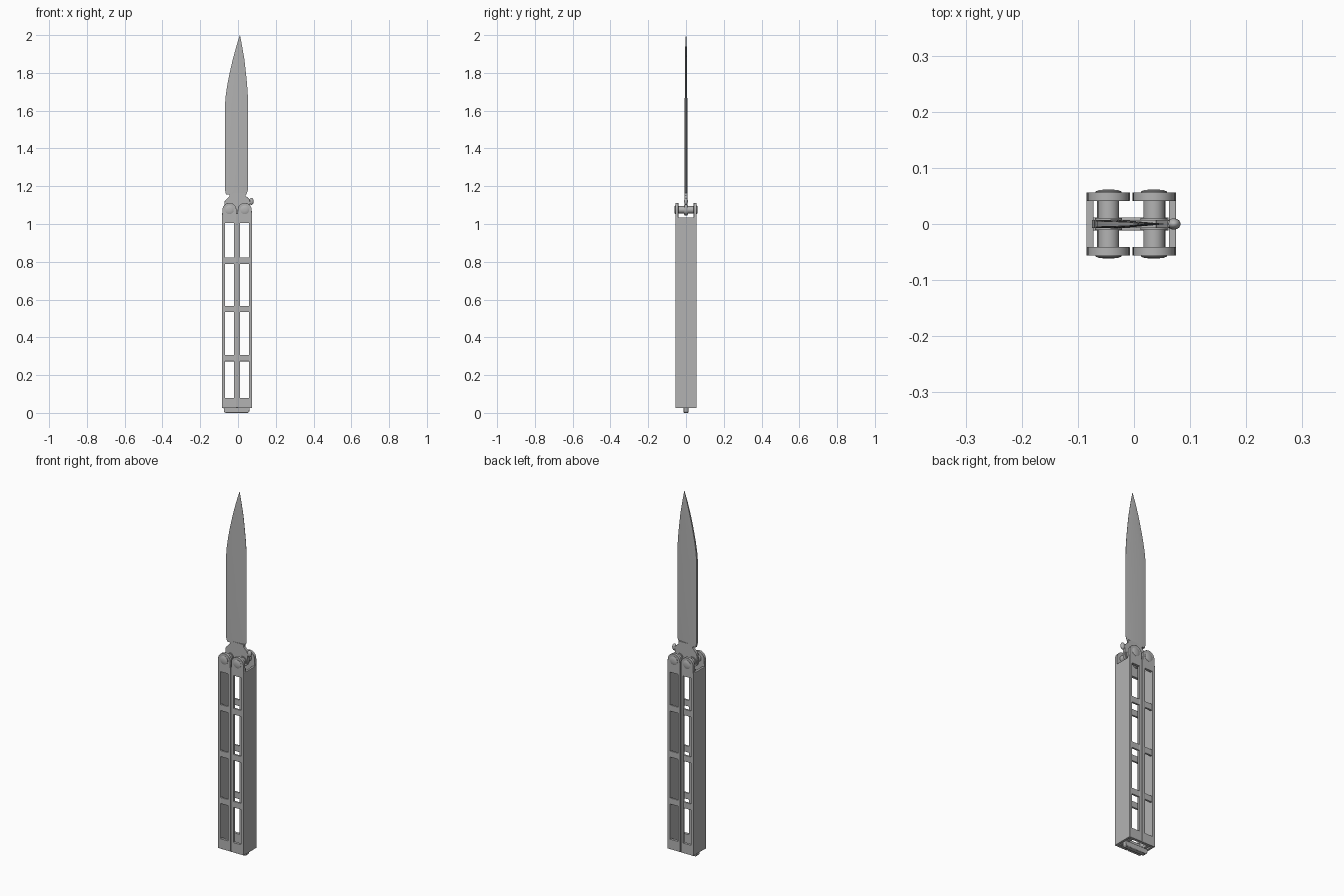
import bpy, bmesh, math
from mathutils import Matrix

cube = bpy.data.objects.get("Cube")
if cube:
    bpy.data.objects.remove(cube, do_unlink=True)

steel = bpy.data.materials.new("brushed_steel_grey")
steel.use_nodes = True
GREY = (0.45, 0.45, 0.45, 1)
steel.diffuse_color = GREY
steel.node_tree.nodes["Principled BSDF"].inputs["Base Color"].default_value = GREY


def finish(name, bm, bevel=0.0, smooth=True):
    """Turn a bmesh into an object, with optional rounded edges."""
    bmesh.ops.remove_doubles(bm, verts=bm.verts, dist=1e-5)
    bmesh.ops.recalc_face_normals(bm, faces=bm.faces)
    mesh = bpy.data.meshes.new(name)
    bm.to_mesh(mesh)
    bm.free()
    mesh.materials.append(steel)
    obj = bpy.data.objects.new(name, mesh)
    bpy.context.collection.objects.link(obj)
    if bevel:
        mod = obj.modifiers.new("rounded_edges", 'BEVEL')
        mod.width = bevel
        mod.segments = 2
        mod.limit_method = 'ANGLE'
        mod.angle_limit = math.radians(40)
    if smooth:
        bpy.ops.object.select_all(action='DESELECT')
        obj.select_set(True)
        bpy.context.view_layer.objects.active = obj
        bpy.ops.object.shade_smooth_by_angle(angle=math.radians(35))
    return obj


def box(name, x, y, z, bevel=0.0):
    """Box from (min, max) ranges."""
    bm = bmesh.new()
    size = [r[1] - r[0] for r in (x, y, z)]
    mid = [(r[0] + r[1]) / 2 for r in (x, y, z)]
    bmesh.ops.create_cube(bm, size=1, matrix=Matrix.Translation(mid) @ Matrix.Diagonal((*size, 1)))
    return finish(name, bm, bevel, smooth=False)


def plate(name, loops, y0, y1, bevel=0.0):
    """Flat plate in the xz plane; loops after the first are holes."""
    bm = bmesh.new()
    edges = []
    for loop in loops:
        vs = [bm.verts.new((x, y0, z)) for x, z in loop]
        edges += [bm.edges.new((vs[i - 1], vs[i])) for i in range(len(vs))]
    bmesh.ops.triangle_fill(bm, use_beauty=True, use_dissolve=False, edges=edges)
    ext = bmesh.ops.extrude_face_region(bm, geom=bm.faces[:])
    moved = [v for v in ext["geom"] if isinstance(v, bmesh.types.BMVert)]
    bmesh.ops.translate(bm, verts=moved, vec=(0, y1 - y0, 0))
    return finish(name, bm, bevel)


def lathe_y(name, profile, x, z, segments=32):
    """Turned part around a y axis, from (radius, y) points."""
    bm = bmesh.new()
    rings = []
    for r, y in profile:
        rings.append([bm.verts.new((x + r * math.cos(a), y, z + r * math.sin(a)))
                      for a in (2 * math.pi * i / segments for i in range(segments))])
    for a, b in zip(rings, rings[1:]):
        for i in range(segments):
            bm.faces.new((a[i - 1], a[i], b[i], b[i - 1]))
    bm.faces.new(rings[0])
    bm.faces.new(rings[-1])
    return finish(name, bm)


MID = -0.005
PIVOT_Z = 1.075
FOOT = 0.025

# Two channel handles, open toward each other
for side, s in (("right", -1), ("left", 1)):
    def span(a, b):
        return tuple(sorted((MID + s * a, MID + s * b)))

    pivot_x = MID + s * 0.0405
    box(side + "_handle_spine", span(0.067, 0.08), (-0.0565, 0.0565), (FOOT, 1.035), 0.002)

    # Framed side plates with rounded ears
    arc = [(pivot_x + 0.037 * math.cos(a), PIVOT_Z + 0.037 * math.sin(a))
           for a in (math.pi * i / 16 for i in range(17))]
    lo, hi = span(0.0025, 0.0795)
    outline = [(lo, FOOT), (hi, FOOT), (hi, 1.04)] + arc + [(lo, 1.04)]
    wl, wh = span(0.016, 0.064)
    window = [(wl, 0.08), (wh, 0.08), (wh, 1.005), (wl, 1.005)]
    for face, f in (("front", -1), ("back", 1)):
        plate(f"{side}_handle_{face}_frame", [outline, window], f * 0.041, f * 0.0565, 0.002)
        y = sorted((f * 0.043, f * 0.054))
        for n, z in enumerate((0.29, 0.55, 0.805)):
            box(f"{side}_handle_{face}_bar_{n + 1}", (wl - 0.003, wh + 0.003), y,
                (z - 0.017, z + 0.017), 0.002)

    # Pivot pin with domed heads, and washers against the tang
    half = [(0.019, 0.0), (0.019, 0.055), (0.023, 0.055), (0.023, 0.058), (0.017, 0.0605), (0.006, 0.0615)]
    lathe_y(side + "_pivot_pin", [(r, -y) for r, y in reversed(half[1:])] + half[1:], pivot_x, PIVOT_Z)
    for face, f in (("front", -1), ("back", 1)):
        lathe_y(f"{side}_{face}_washer", [(0.024, f * 0.007), (0.024, f * 0.011)], pivot_x, PIVOT_Z)

# Tang with two rounded pivot lobes
lobes = []
for cx, start, stop in ((MID - 0.0405, 170, 310), (MID + 0.0405, 230, 370)):
    lobes += [(cx + 0.03 * math.cos(a), PIVOT_Z + 0.03 * math.sin(a))
              for a in (math.radians(start + (stop - start) * i / 8) for i in range(9))]
tang = [(-0.045, 1.165), (-0.045, 1.148), (-0.07, 1.122)] + lobes + \
       [(0.062, 1.13), (0.04, 1.15), (0.04, 1.165)]
plate("blade_tang", [tang], -0.0075, 0.0075, 0.001)

# Stop stud on the tang
bm = bmesh.new()
bmesh.ops.create_uvsphere(bm, u_segments=24, v_segments=14, radius=1,
                          matrix=Matrix.Translation((0.071, 0, 1.12)) @ Matrix.Diagonal((0.012, 0.01, 0.019, 1)))
finish("tang_stop_stud", bm)
box("tang_stop_arm", (0.045, 0.07), (-0.006, 0.006), (1.108, 1.132), 0.002)

# Blade: thick spine at -x, cutting edge at +x; (z, spine x, edge x, half thickness)
stations = [(1.155, -0.063, 0.044, 0.008), (1.18, -0.069, 0.053, 0.008),
            (1.40, -0.069, 0.053, 0.008), (1.63, -0.069, 0.053, 0.007),
            (1.68, -0.065, 0.052, 0.0065), (1.74, -0.056, 0.048, 0.006),
            (1.80, -0.044, 0.042, 0.0055), (1.87, -0.028, 0.034, 0.005),
            (1.94, -0.009, 0.022, 0.004), (2.0, 0.0095, 0.0105, 0.001)]
bm = bmesh.new()
sections = []
for z, xs, xe, t in stations:
    ridge = xs + 0.3 * (xe - xs)
    ring = [(xs, -t * 0.8), (ridge, -t), (xe, -0.0006), (xe, 0.0006), (ridge, t), (xs, t * 0.8)]
    sections.append([bm.verts.new((x, y, z)) for x, y in ring])
for a, b in zip(sections, sections[1:]):
    for i in range(len(a)):
        bm.faces.new((a[i - 1], a[i], b[i], b[i - 1]))
bm.faces.new(sections[0])
bm.faces.new(sections[-1])
finish("blade", bm)

# Latch across the handle ends
latch = [(-0.076, 0.03), (-0.074, 0.006), (-0.066, 0.0), (0.052, 0.0), (0.06, 0.006), (0.062, 0.03)]
plate("latch_bar", [latch], -0.012, 0.012, 0.002)
box("latch_hinge_pin", (0.04, 0.056), (-0.045, 0.045), (0.027, 0.042), 0.003)
box("latch_catch_pin", (-0.066, -0.05), (-0.045, 0.045), (0.027, 0.042), 0.003)
